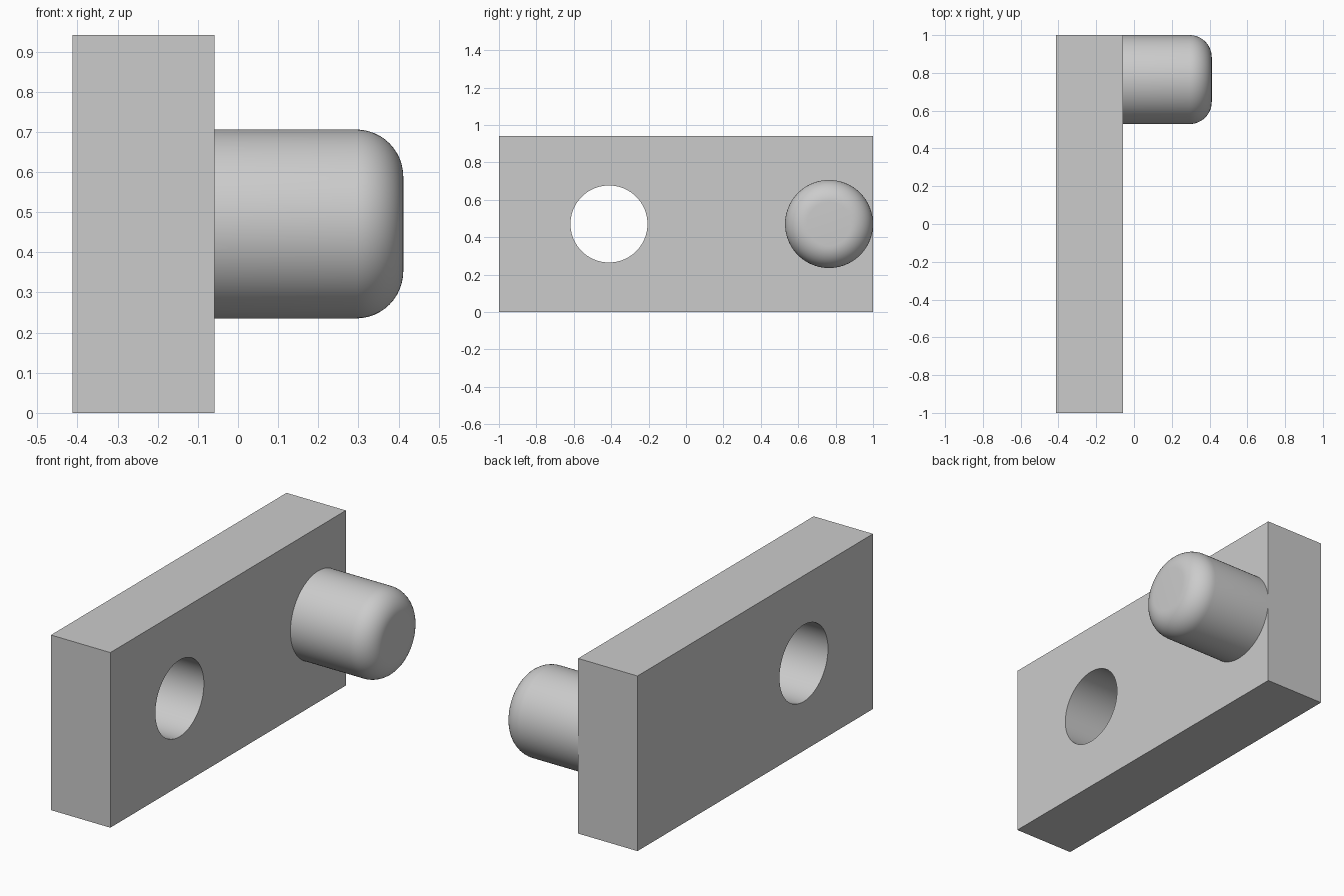
import bpy
import bmesh
from math import pi, sin, cos, radians
from mathutils import Matrix, Vector

cube = bpy.data.objects.get("Cube")
if cube:
    bpy.data.objects.remove(cube, do_unlink=True)

U = 2 / 17                      # design unit: the plate is 17 units long
BACK, FACE, TIP = -3.5 * U, -0.5 * U, 3.5 * U
MID_Z = 4 * U

grey = bpy.data.materials.new("light_grey")
grey.use_nodes = True
colour = (0.6, 0.6, 0.6, 1)
grey.diffuse_color = colour
grey.node_tree.nodes["Principled BSDF"].inputs["Base Color"].default_value = colour


def add_object(name, bm):
    bmesh.ops.recalc_face_normals(bm, faces=bm.faces)
    mesh = bpy.data.meshes.new(name)
    bm.to_mesh(mesh)
    bm.free()
    mesh.materials.append(grey)
    obj = bpy.data.objects.new(name, mesh)
    bpy.context.collection.objects.link(obj)
    return obj


def smooth(obj):
    bpy.ops.object.select_all(action="DESELECT")
    obj.select_set(True)
    bpy.context.view_layer.objects.active = obj
    bpy.ops.object.shade_smooth_by_angle(angle=radians(30))


# Rectangular plate
bm = bmesh.new()
bmesh.ops.create_cube(bm, size=1, matrix=Matrix.Translation(((BACK + FACE) / 2, 0, MID_Z))
                      @ Matrix.Diagonal((FACE - BACK, 2, 8 * U, 1)))
plate = add_object("plate", bm)

# Round through hole
bm = bmesh.new()
bmesh.ops.create_cone(bm, cap_ends=True, segments=96, radius1=1.75 * U, radius2=1.75 * U, depth=1,
                      matrix=Matrix.Translation(((BACK + FACE) / 2, -3.5 * U, MID_Z))
                      @ Matrix.Rotation(pi / 2, 4, "Y"))
cutter = add_object("hole_cutter", bm)
cutter.hide_render = True
cut = plate.modifiers.new("hole", "BOOLEAN")
cut.operation = "DIFFERENCE"
cut.solver = "EXACT"
cut.object = cutter
bpy.context.view_layer.objects.active = plate
bpy.ops.object.modifier_apply(modifier=cut.name)
bpy.data.objects.remove(cutter, do_unlink=True)
smooth(plate)

# Peg with a rounded tip, turned about its own axis
radius, fillet, steps = 2 * U, U, 12
profile = [(FACE, radius)]
for i in range(steps + 1):
    a = pi / 2 * i / steps
    profile.append((TIP - fillet + fillet * sin(a), radius - fillet + fillet * cos(a)))
profile.append((TIP, 0))

axis_y = 6.5 * U
bm = bmesh.new()
verts = [bm.verts.new((x, axis_y, MID_Z + r)) for x, r in profile]
edges = [bm.edges.new(pair) for pair in zip(verts, verts[1:])]
bmesh.ops.spin(bm, geom=verts + edges, cent=(0, axis_y, MID_Z), axis=Vector((1, 0, 0)),
               angle=2 * pi, steps=96)
bmesh.ops.remove_doubles(bm, verts=bm.verts, dist=1e-4)
peg = add_object("peg", bm)
# Open-based shell: make the normals face away from the axis
if peg.data.polygons[0].normal.dot(peg.data.polygons[0].center - Vector((FACE, axis_y, MID_Z))) < 0:
    peg.data.flip_normals()
smooth(peg)
